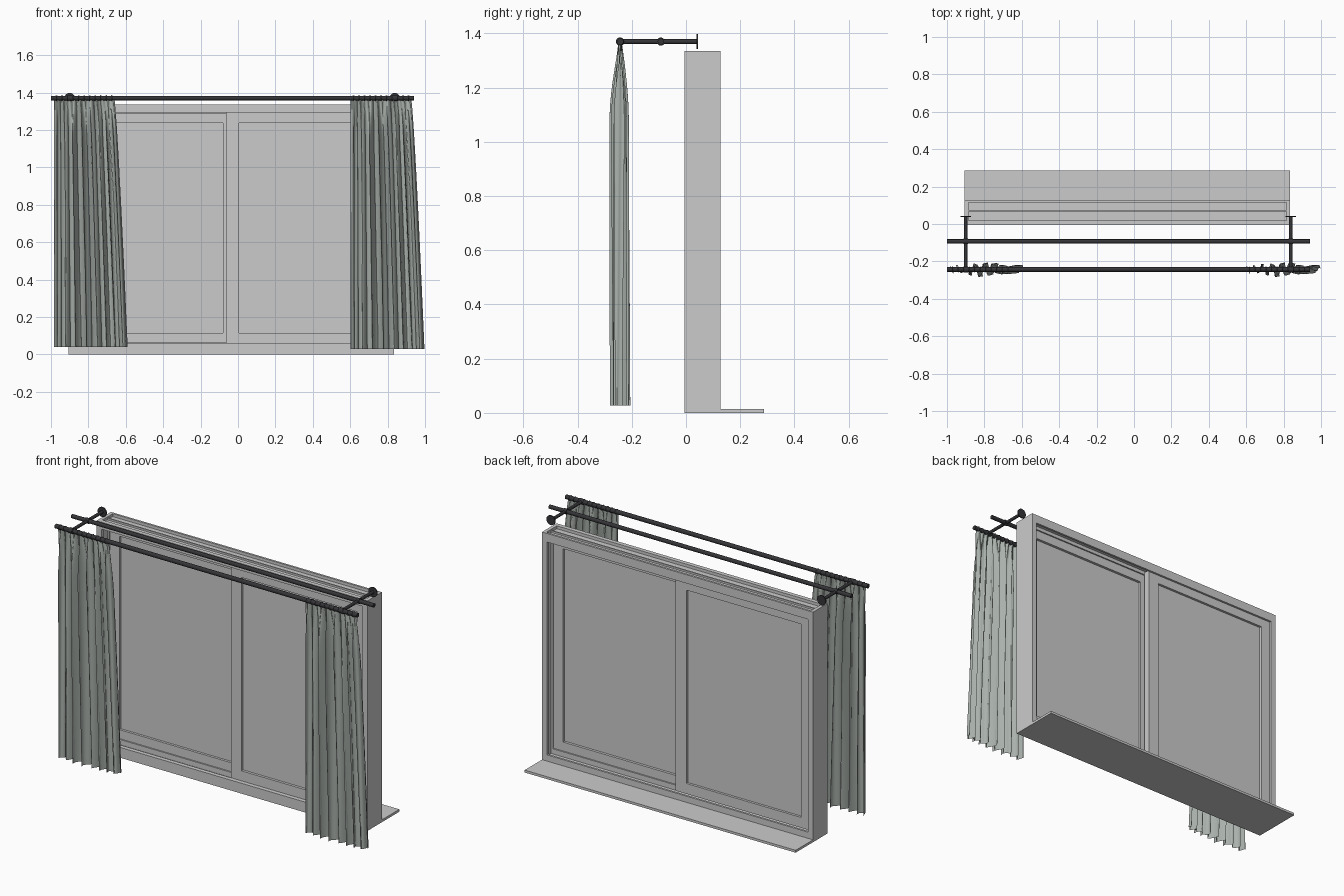
import bpy, bmesh, math
from mathutils import Vector

if "Cube" in bpy.data.objects:
    bpy.data.objects.remove(bpy.data.objects["Cube"])

X0, X1 = -0.905, 0.835          # window width limits
ROD_Z, FRONT_Y, REAR_Y = 1.37, -0.243, -0.093


def material(name, rgb):
    m = bpy.data.materials.new(name)
    m.diffuse_color = (*rgb, 1)
    m.use_nodes = True
    m.node_tree.nodes["Principled BSDF"].inputs["Base Color"].default_value = m.diffuse_color
    return m


METAL = material("dark_metal", (0.035, 0.035, 0.04))
CLOTH = material("grey_green_cloth", (0.40, 0.44, 0.41))


def finish(name, bm, mat=None, smooth=None):
    me = bpy.data.meshes.new(name)
    bm.to_mesh(me)
    bm.free()
    ob = bpy.data.objects.new(name, me)
    bpy.context.collection.objects.link(ob)
    if mat:
        me.materials.append(mat)
    if smooth:
        bpy.ops.object.select_all(action='DESELECT')
        ob.select_set(True)
        bpy.context.view_layer.objects.active = ob
        bpy.ops.object.shade_smooth_by_angle(angle=math.radians(smooth))
    return ob


def add_box(bm, x, y, z):
    vs = bmesh.ops.create_cube(bm, size=1)["verts"]
    for v in vs:
        v.co = Vector([(a + b) / 2 + c * (b - a) for (a, b), c in zip((x, y, z), v.co)])


def boxes(name, items):
    bm = bmesh.new()
    for it in items:
        add_box(bm, *it)
    return finish(name, bm)


def rod(name, a, b, r, mat=METAL, n=20):
    a, b = Vector(a), Vector(b)
    bm = bmesh.new()
    bmesh.ops.create_cone(bm, cap_ends=True, segments=n, radius1=r, radius2=r, depth=(b - a).length)
    rot = (b - a).to_track_quat('Z', 'Y')
    for v in bm.verts:
        v.co = rot @ v.co + (a + b) / 2
    return finish(name, bm, mat, 40)


def ring_frame(name, x, y, z, w, h):
    """Rectangular frame: stiles of width w, rails of height h."""
    return boxes(name, [((x[0], x[0] + w), y, z), ((x[1] - w, x[1]), y, z),
                        ((x[0] + w, x[1] - w), y, (z[0], z[0] + h)),
                        ((x[0] + w, x[1] - w), y, (z[1] - h, z[1]))])


# Outer frame: jambs, head and bottom track with ribs
J = 0.02
boxes("window_jambs", [((X0, X0 + J), (-0.005, 0.128), (0.0, 1.335)),
                       ((X1 - J, X1), (-0.005, 0.128), (0.0, 1.335))])
inner = (X0 + J, X1 - J)
boxes("window_head", [(inner, (-0.005, 0.128), (1.305, 1.318)),
                      (inner, (-0.005, 0.02), (1.294, 1.335)),
                      (inner, (0.066, 0.074), (1.285, 1.328)),
                      (inner, (0.116, 0.128), (1.285, 1.335))])
boxes("window_bottom_track", [(inner, (-0.005, 0.128), (0.0, 0.035)),
                              (inner, (-0.005, 0.02), (0.035, 0.06)),
                              (inner, (0.066, 0.074), (0.035, 0.065)),
                              (inner, (0.116, 0.128), (0.035, 0.05))])
# Ribs on the jambs that guide the sashes
for side, (a, b) in {"left": (X0 + J, X0 + J + 0.012), "right": (X1 - J - 0.012, X1 - J)}.items():
    boxes(side + "_jamb_ribs", [((a, b), (-0.005, 0.02), (0.06, 1.294)),
                                ((a, b), (0.066, 0.074), (0.06, 1.294)),
                                ((a, b), (0.116, 0.128), (0.05, 1.294))])

# Sliding sashes with their panes
for name, x, y in (("right_sash", (-0.064, X1 - J), (0.025, 0.063)),
                   ("left_sash", (X0 + J, -0.012), (0.077, 0.113))):
    ring_frame(name, x, y, (0.055, 1.297), 0.069, 0.06)
    m = (y[0] + y[1]) / 2
    boxes(name + "_pane", [((x[0] + 0.06, x[1] - 0.06), (m - 0.004, m + 0.004), (0.10, 1.25))])

# Outside sill
boxes("sill", [((X0, X1), (0.10, 0.287), (0.0, 0.014))])

# Two curtain rods and their wall brackets
rod("front_rod", (-1.0, FRONT_Y, ROD_Z), (0.94, FRONT_Y, ROD_Z), 0.0125)
rod("rear_rod", (-1.0, REAR_Y, ROD_Z), (0.94, REAR_Y, ROD_Z), 0.0115)
for side, x in (("left", -0.9), ("right", 0.838)):
    rod(side + "_bracket_arm", (x, FRONT_Y, ROD_Z), (x, 0.042, ROD_Z), 0.009)
    rod(side + "_wall_plate", (x, 0.038, ROD_Z), (x, 0.044, ROD_Z), 0.028, n=28)
    for pos, y in (("front", FRONT_Y), ("rear", REAR_Y)):
        rod(f"{side}_{pos}_rod_holder", (x - 0.012, y, ROD_Z), (x + 0.012, y, ROD_Z), 0.015)


# Curtains: one pleated sheet, narrow at the rod and flaring below
def curtain(name, x0, bottom):
    nu, nv, top = 150, 28, 1.362
    bm = bmesh.new()
    rows = []
    for j in range(nv + 1):
        t = j / nv                          # 0 at the rod, 1 at the hem
        width = 0.325 + 0.07 * t ** 0.8
        open_ = min(1, t / 0.22)
        open_ = math.sin(open_ * math.pi / 2)
        row = []
        for i in range(nu + 1):
            u = i / nu
            p = 2 * math.pi * (8.5 * u + 0.35 * math.sin(5 * u + 1))
            swell = 0.55 + 0.45 * math.sin(math.pi * min(1, u * 1.15)) * math.cos(4 * (u - 0.5))
            small = 0.007 * math.sin(2 * math.pi * 11 * u)
            fold = 0.034 * swell * math.sin(p) + 0.006 * math.sin(2.3 * p + 2 * t)
            y = FRONT_Y + (1 - open_) * small + open_ * fold
            edge = min(1, 8 * u, 8 * (1 - u))
            x = x0 + u * width + 0.007 * open_ * edge * math.sin(2 * p)
            row.append(bm.verts.new((x, y, top + (bottom - top) * t)))
        rows.append(row)
    for a, b in zip(rows, rows[1:]):
        for i in range(nu):
            bm.faces.new((a[i], b[i], b[i + 1], a[i + 1]))
    finish(name, bm, CLOTH, 60)


# Gathered loops of cloth around the rod
def loops(name, x0):
    bm = bmesh.new()
    for k in range(11):
        c = x0 + 0.015 + k * 0.0295
        grid = []
        for i in range(20):
            a = 2 * math.pi * i / 20
            grid.append([bm.verts.new((c + dx, FRONT_Y + r * math.cos(a), ROD_Z + r * math.sin(a)))
                         for dx, r in ((-0.005, 0.0125), (0, 0.0155), (0.005, 0.0125))])
        for i in range(20):
            p, q = grid[i], grid[(i + 1) % 20]
            for s in range(2):
                bm.faces.new((p[s], p[s + 1], q[s + 1], q[s]))
    bmesh.ops.recalc_face_normals(bm, faces=bm.faces)
    finish(name, bm, METAL, 60)


for side, x0, bottom in (("left", -0.985, 0.04), ("right", 0.602, 0.028)):
    curtain(side + "_curtain", x0, bottom)
    loops(side + "_curtain_loops", x0)
